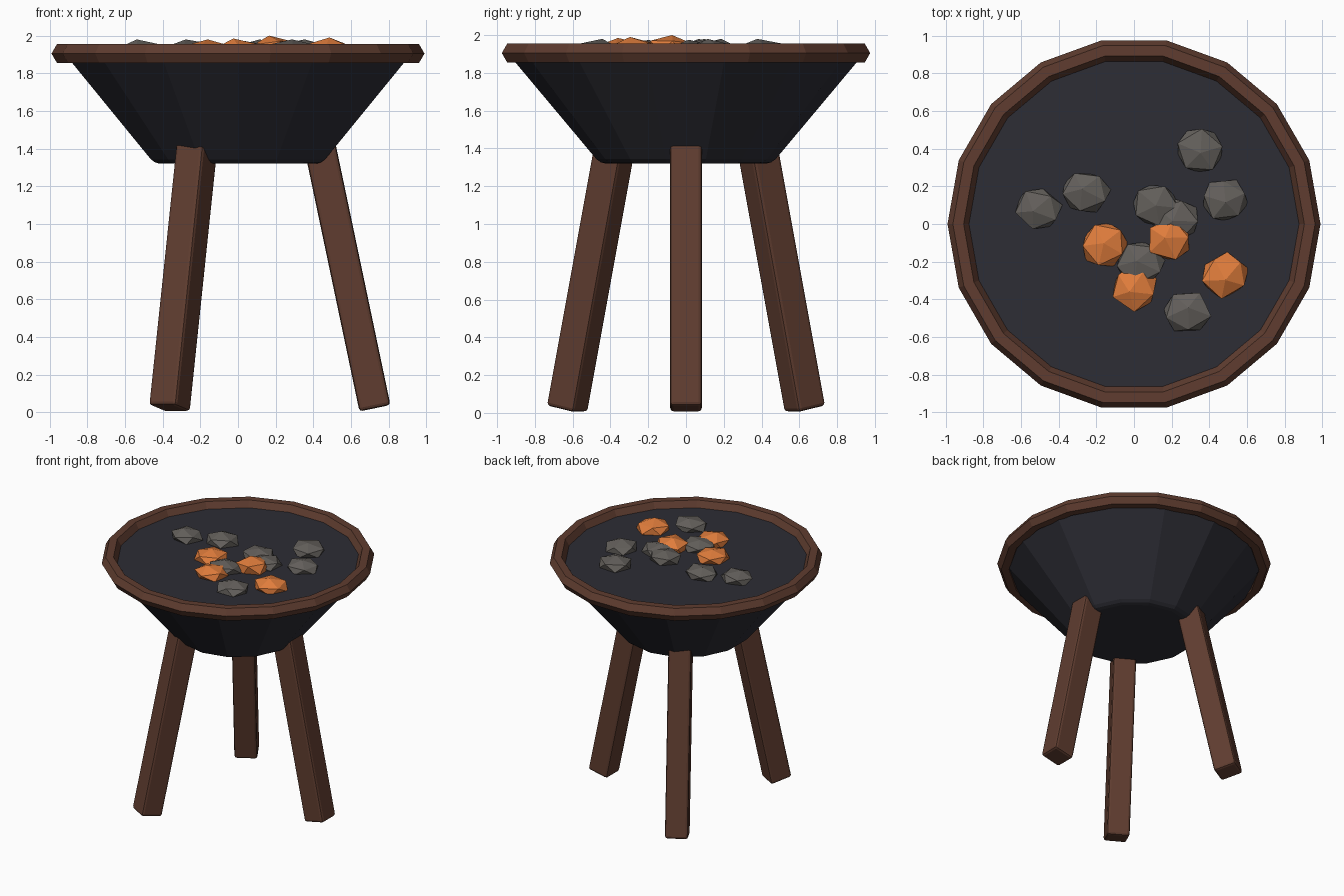
import bpy, bmesh, math, random
from mathutils import Matrix, Vector

cube = bpy.data.objects.get("Cube")
if cube:
    bpy.data.objects.remove(cube, do_unlink=True)


def material(name, colour):
    mat = bpy.data.materials.new(name)
    mat.use_nodes = True
    mat.diffuse_color = (*colour, 1)
    mat.node_tree.nodes["Principled BSDF"].inputs["Base Color"].default_value = (*colour, 1)
    return mat


wood = material("brown wood", (0.115, 0.046, 0.029))
iron = material("dark iron", (0.026, 0.026, 0.035))
coal = material("grey coal", (0.125, 0.115, 0.105))
ember = material("orange ember", (0.75, 0.205, 0.045))


def add_object(name, bm, mat):
    bmesh.ops.recalc_face_normals(bm, faces=bm.faces)
    mesh = bpy.data.meshes.new(name)
    bm.to_mesh(mesh)
    bm.free()
    mesh.materials.append(mat)
    obj = bpy.data.objects.new(name, mesh)
    bpy.context.collection.objects.link(obj)
    return obj


def add_bevel(obj, width, segments):
    mod = obj.modifiers.new("soft edges", "BEVEL")
    mod.width = width
    mod.segments = segments
    mod.limit_method = "ANGLE"
    mod.angle_limit = math.radians(35)


# Bowl: a filled fourteen-sided cone with a corner on the y axis
bm = bmesh.new()
bmesh.ops.create_cone(bm, cap_ends=True, segments=14, radius1=0.455, radius2=0.945, depth=0.585)
bmesh.ops.rotate(bm, verts=bm.verts, matrix=Matrix.Rotation(math.pi / 2, 3, "Z")
                 if not any(abs(v.co.x) < 1e-4 for v in bm.verts) else Matrix.Identity(3))
bmesh.ops.translate(bm, verts=bm.verts, vec=(0, 0, 1.6125))
add_bevel(add_object("bowl", bm, iron), 0.03, 2)

# Rim: a ring with a six-sided cross-section
bpy.ops.mesh.primitive_torus_add(major_segments=18, minor_segments=6, major_radius=0.933,
                                 minor_radius=0.057, location=(0, 0, 1.905))
rim = bpy.context.object
rim.name = "rim"
rim.data.materials.append(wood)

# Legs: three square posts leaning in under the bowl
LEAN = math.atan(0.21)
LENGTH = 1.48
for i, name in enumerate(("left_leg", "back_right_leg", "front_right_leg")):
    bm = bmesh.new()
    bmesh.ops.create_cube(bm, size=1, matrix=Matrix.Translation((0, 0, LENGTH / 2))
                          @ Matrix.Diagonal((0.168, 0.168, LENGTH, 1)))
    leg = add_object(name, bm, wood)
    leg.matrix_world = (Matrix.Rotation(i * math.tau / 3, 4, "Z")
                        @ Matrix.Translation((0.727, 0, 0.022))
                        @ Matrix.Rotation(-LEAN, 4, "Y"))
    add_bevel(leg, 0.018, 2)

# Coals: flattened, faceted lumps of slightly irregular shape
random.seed(7)


def add_lump(name, mat, x, y, top):
    bm = bmesh.new()
    bmesh.ops.create_icosphere(bm, subdivisions=1, radius=1)
    turn = Matrix.Rotation(random.uniform(0, math.tau), 3, "Z") @ Matrix.Rotation(random.uniform(-0.3, 0.3), 3, "X")
    for v in bm.verts:
        v.co = turn @ v.co * random.uniform(0.92, 1.1)
    high = max(v.co.z for v in bm.verts)
    for v in bm.verts:
        v.co = Vector((x + v.co.x * 0.135, y + v.co.y * 0.125,
                       1.925 + v.co.z / high * (top - 1.925)))
    add_object(name, bm, mat)


greys = [(-0.51, 0.08, 1.98), (-0.26, 0.17, 1.98), (0.11, 0.10, 1.98), (0.22, 0.02, 1.975),
         (0.35, 0.39, 1.98), (0.48, 0.13, 1.98), (0.03, -0.21, 1.975), (0.28, -0.47, 1.98)]
embers = [(-0.16, -0.11, 1.98), (0.19, -0.08, 2.0), (0.0, -0.34, 1.985), (0.48, -0.27, 1.99)]
for i, spot in enumerate(greys):
    add_lump(f"coal_{i + 1}", coal, *spot)
for i, spot in enumerate(embers):
    add_lump(f"ember_{i + 1}", ember, *spot)
